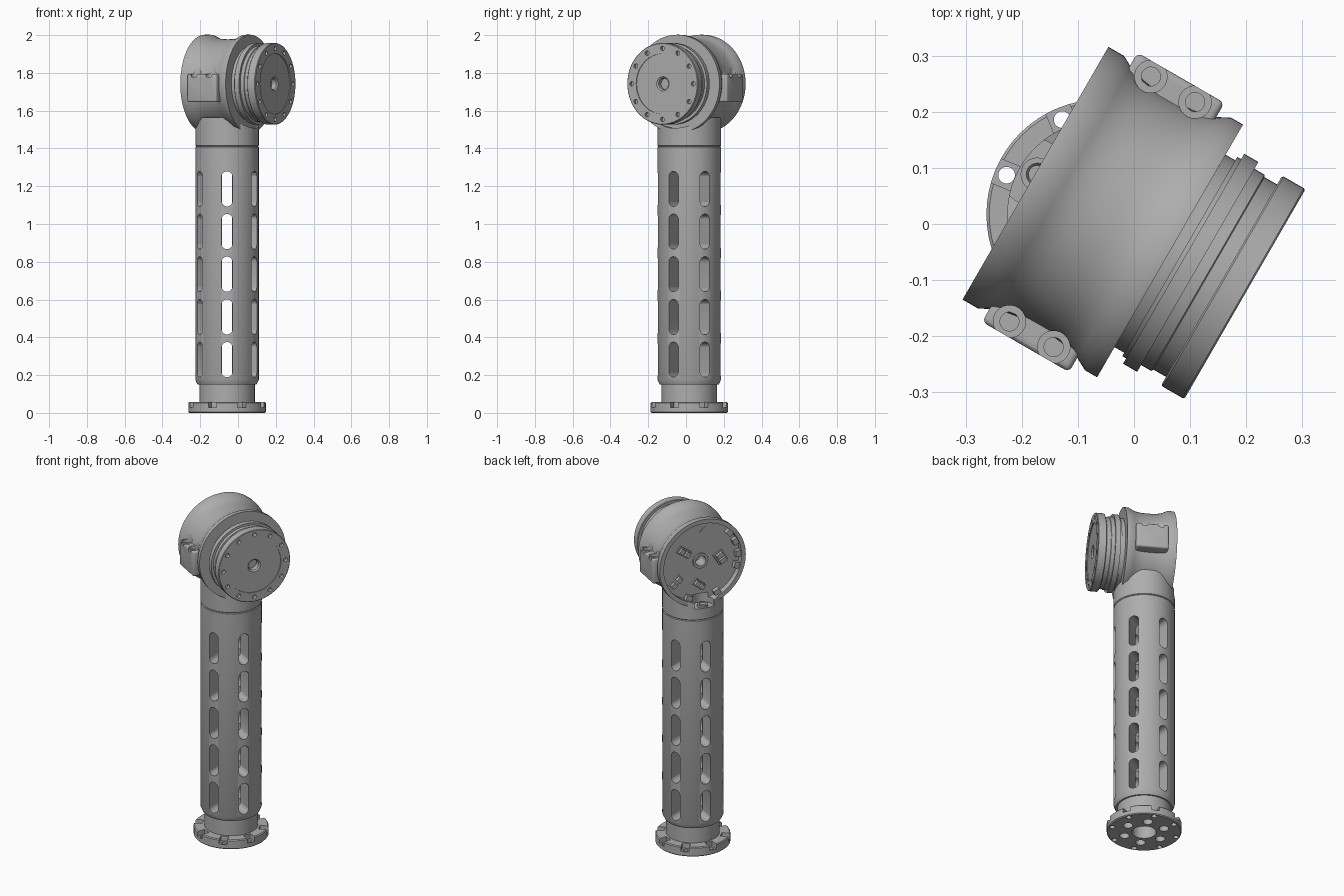
import bpy, bmesh
from math import pi, radians, cos, sin
from mathutils import Matrix, Vector

if "Cube" in bpy.data.objects:
    bpy.data.objects.remove(bpy.data.objects["Cube"])

grey = bpy.data.materials.new("machined grey")
grey.use_nodes = True
grey.diffuse_color = (0.42, 0.42, 0.42, 1)
grey.node_tree.nodes["Principled BSDF"].inputs["Base Color"].default_value = (0.42, 0.42, 0.42, 1)

T = Matrix.Translation
R = Matrix.Rotation

# Frames: the upright arm, and the tilted head (x across, y up, z along its axis)
ARM = T((-0.058, 0.017, 0))
HEAD = T((-0.005, -0.008, 1.742)) @ R(radians(-30), 4, 'Z') @ R(radians(90), 4, 'Y') @ R(radians(90), 4, 'Z')


def finish(name, bm, smooth=True):
    bmesh.ops.recalc_face_normals(bm, faces=bm.faces)
    mesh = bpy.data.meshes.new(name)
    bm.to_mesh(mesh)
    bm.free()
    mesh.materials.append(grey)
    ob = bpy.data.objects.new(name, mesh)
    bpy.context.collection.objects.link(ob)
    if smooth:
        shade(ob)
    return ob


def shade(ob):
    bpy.ops.object.select_all(action='DESELECT')
    ob.select_set(True)
    bpy.context.view_layer.objects.active = ob
    bpy.ops.object.shade_smooth_by_angle(angle=radians(30))


def lathe(name, profile, frame, ring=False, steps=64):
    """Revolve (radius, height) points; ring closes the profile on itself."""
    bm = bmesh.new()
    vs = [bm.verts.new((r, 0, h)) for r, h in profile]
    es = [bm.edges.new(p) for p in zip(vs, vs[1:])]
    if ring:
        es.append(bm.edges.new((vs[-1], vs[0])))
    bmesh.ops.spin(bm, geom=vs + es, cent=(0, 0, 0), axis=(0, 0, 1),
                   angle=2 * pi, steps=steps, use_duplicate=False)
    bmesh.ops.remove_doubles(bm, verts=bm.verts, dist=1e-5)
    bm.transform(frame)
    return finish(name, bm)


def cyl(bm, r, lo, hi, frame, seg=24, stretch=0):
    """Cylinder from lo to hi along the frame's z; stretch turns it into a slot."""
    vs = bmesh.ops.create_cone(bm, cap_ends=True, segments=seg, radius1=r, radius2=r,
                               depth=hi - lo, matrix=R(pi / seg, 4, 'Z'))["verts"]
    for v in vs:
        v.co.z += (hi + lo) / 2
        v.co.y += stretch if v.co.y > 0 else -stretch
        v.co = frame @ v.co


def box(bm, lo, hi, frame, bevel=0):
    lo, hi = Vector(lo), Vector(hi)
    m = frame @ T((lo + hi) / 2) @ Matrix.Diagonal((*(hi - lo), 1))
    vs = bmesh.ops.create_cube(bm, size=1, matrix=m)["verts"]
    if bevel:
        es = list({e for v in vs for e in v.link_edges})
        bmesh.ops.bevel(bm, geom=es, offset=bevel, segments=3, profile=0.5, affect='EDGES')


def cut(ob, build):
    """Subtract the solids added by build(bm) from ob."""
    bm = bmesh.new()
    build(bm)
    cutter = finish("cutter", bm, False)
    mod = ob.modifiers.new("cut", 'BOOLEAN')
    mod.operation, mod.solver, mod.object = 'DIFFERENCE', 'EXACT', cutter
    mesh = bpy.data.meshes.new_from_object(ob.evaluated_get(bpy.context.evaluated_depsgraph_get()))
    ob.modifiers.clear()
    ob.data = mesh
    bpy.data.objects.remove(cutter)
    shade(ob)


def spread(n, start=0):
    return [radians(start + 360 * i / n) for i in range(n)]


# Base flange with bolt holes, rim slots and large holes underneath
flange = lathe("base_flange", [(0.066, 0), (0.2, 0), (0.205, 0.005), (0.205, 0.052),
                               (0.2, 0.057), (0.066, 0.057)], ARM, ring=True)


def flange_cuts(bm):
    for a in spread(8, 22.5):
        f = ARM @ R(a, 4, 'Z')
        box(bm, (0.158, -0.023, 0.028), (0.25, 0.023, 0.08), f)
    for a in spread(6):
        cyl(bm, 0.027, -0.02, 0.045, ARM @ R(a, 4, 'Z') @ T((0.115, 0, 0)))


def bolt_holes(bm):
    for a in spread(8, 22.5):
        cyl(bm, 0.015, -0.02, 0.1, ARM @ R(a, 4, 'Z') @ T((0.183, 0, 0)), 16)


cut(flange, flange_cuts)
cut(flange, bolt_holes)

# Thick arm tube with six columns of five slots
tube = lathe("arm_tube", [(0.066, 0.05), (0.147, 0.05), (0.147, 0.15), (0.156, 0.15),
                          (0.168, 0.175), (0.168, 1.407), (0.164, 1.41), (0.066, 1.41)], ARM, ring=True)


def slots(bm):
    for row in range(5):
        for a in spread(6, 30):
            f = ARM @ T((0, 0, 0.282 + 0.226 * row)) @ R(a, 4, 'Z') @ R(pi / 2, 4, 'X')
            cyl(bm, 0.029, 0.06, 0.25, f @ R(pi / 2, 4, 'Y'), 20, 0.064)


cut(tube, slots)

# Collar saddled under the head
collar = lathe("arm_collar", [(0, 1.411), (0.164, 1.411), (0.168, 1.415), (0.168, 1.565),
                              (0, 1.565)], ARM)
cut(collar, lambda bm: cyl(bm, 0.2345, -0.4, 0.4, HEAD, 64))

# Head housing: waisted drum with an open recess at the back
waist = [(0.236 + 0.024 * abs(k / 5) ** 3, -0.055 + 0.022 * k) for k in range(5, -6, -1)]
housing = lathe("head_housing", [(0, -0.1), (0.03, -0.1), (0.03, -0.172), (0.045, -0.172),
                                 (0.045, -0.162), (0.235, -0.162), (0.235, -0.197),
                                 (0.26, -0.197)] + waist[::-1] + [(0.26, 0.08), (0, 0.08)], HEAD, steps=80)

# Clamp blocks on both sides, with screw pockets cut from above
UP = R(-pi / 2, 4, 'X')


def pockets(bm):
    for side in (-1, 1):
        for s in (-0.105, -0.014):
            cyl(bm, 0.029, 0.035, 0.13, HEAD @ T((side * 0.252, 0, s)) @ UP)


def screw_holes(bm):
    for side in (-1, 1):
        for s in (-0.105, -0.014):
            cyl(bm, 0.017, 0.0, 0.06, HEAD @ T((side * 0.252, 0, s)) @ UP)


for side, word in ((-1, "front"), (1, "back")):
    bm = bmesh.new()
    x = sorted((side * 0.19, side * 0.277))
    box(bm, (x[0], -0.097, -0.147), (x[1], 0.052, 0.032), HEAD, 0.01)
    block = finish(word + "_clamp_block", bm)
    cut(block, pockets)
    cut(block, screw_holes)
cut(housing, pockets)


# Screw notch where the collar meets the back of the housing
def notch(bm):
    cyl(bm, 0.06, -0.262, -0.2, HEAD @ T((0, 0, -0.2)) @ UP, 32)


cut(collar, notch)
cut(housing, notch)
lathe("collar_screw", [(0, -0.268), (0.03, -0.268), (0.03, -0.25), (0.02, -0.25),
                       (0.016, -0.262), (0, -0.262)], HEAD @ T((0, 0, -0.193)) @ UP, steps=24)

# Connectors, plate and rim clips inside the recess
bm = bmesh.new()
for u, w, turn, a, b in ((0.1, 0.07, 35, 0.042, 0.022), (-0.12, 0.0, 60, 0.036, 0.03),
                         (0.15, -0.1, -40, 0.042, 0.02), (0.01, -0.14, 40, 0.036, 0.02)):
    f = HEAD @ T((u, w, 0)) @ R(radians(turn), 4, 'Z')
    box(bm, (-a, -b, -0.172), (a, b, -0.16), f)
    for k in (-1, 1):
        box(bm, (k * a / 2 - 0.013, -b * 0.7, -0.19), (k * a / 2 + 0.013, b * 0.7, -0.17), f)
finish("connectors", bm, False)
bm = bmesh.new()
box(bm, (-0.024, -0.024, -0.167), (0.024, 0.024, -0.16), HEAD @ T((-0.03, 0.17, 0)) @ R(pi / 4, 4, 'Z'))
finish("square_plate", bm, False)
bm = bmesh.new()
for turn in (140, 158, 178, 196, 245, 290):
    f = HEAD @ R(radians(turn), 4, 'Z')
    box(bm, (0.205, -0.018, -0.188), (0.238, 0.018, -0.16), f)
finish("rim_clips", bm, False)

# Rotating joint: neck, ring and output disc
lathe("joint_neck", [(0, 0.07), (0.198, 0.07), (0.198, 0.1), (0.205, 0.1), (0.205, 0.108),
                     (0.216, 0.108), (0.216, 0.137), (0.202, 0.137), (0.202, 0.158),
                     (0.198, 0.16), (0.198, 0.19), (0, 0.19)], HEAD)
disc = lathe("output_disc", [(0, 0.186), (0.213, 0.186), (0.216, 0.189), (0.216, 0.231),
                             (0.213, 0.234), (0.16, 0.234), (0.16, 0.229), (0.038, 0.229),
                             (0.03, 0.222), (0.03, 0.195), (0, 0.195)], HEAD)


def disc_holes(bm):
    for a in spread(12):
        cyl(bm, 0.012, 0.215, 0.26, HEAD @ R(a, 4, 'Z') @ T((0.188, 0, 0)), 16)


cut(disc, disc_holes)
